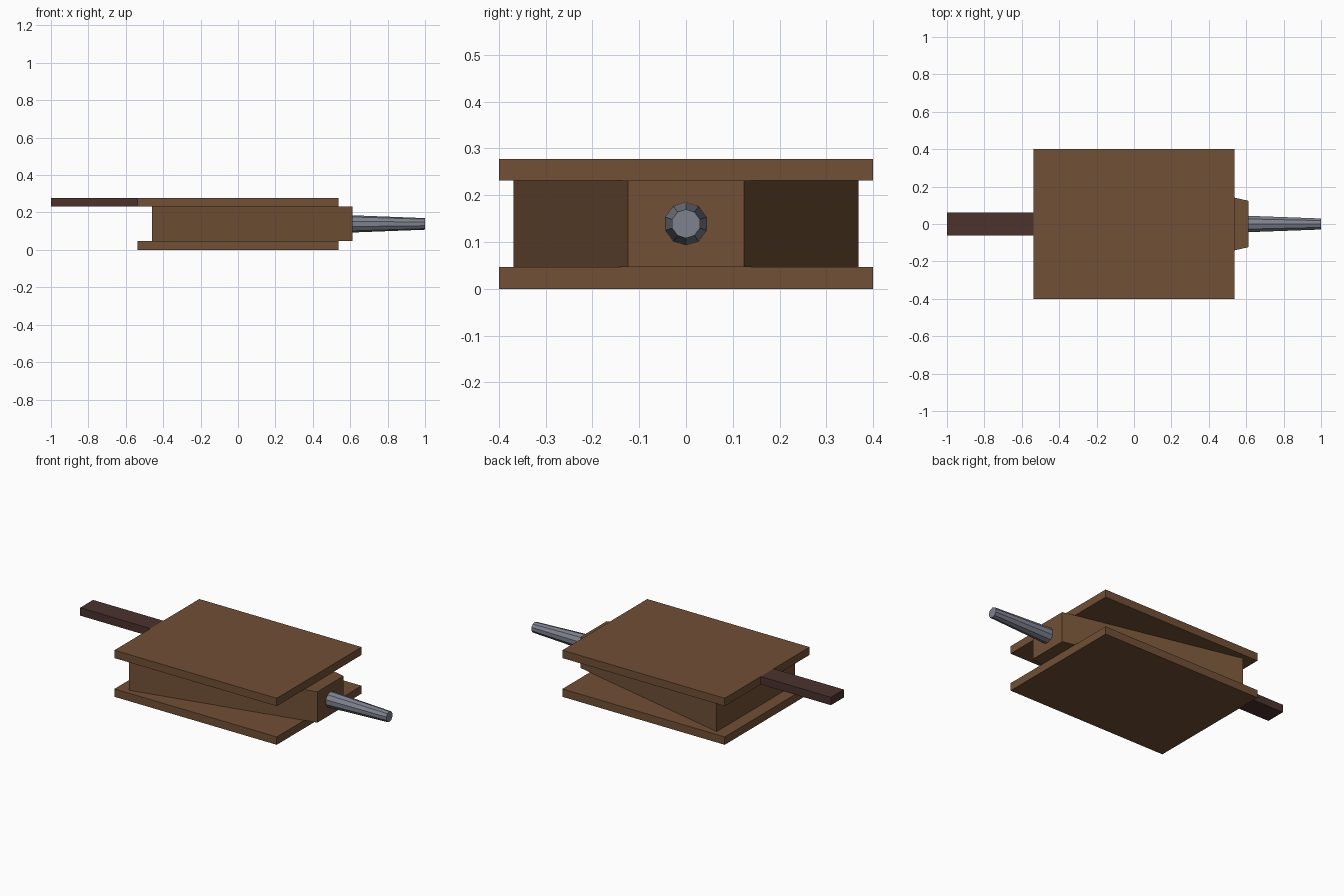
import bpy, bmesh, math
from mathutils import Matrix

old = bpy.data.objects.get("Cube")
if old:
    bpy.data.objects.remove(old, do_unlink=True)


def linear(c):
    c /= 255
    return c / 12.92 if c <= 0.04045 else ((c + 0.055) / 1.055) ** 2.4


def material(name, *rgb):
    m = bpy.data.materials.new(name)
    m.use_nodes = True
    col = (*map(linear, rgb), 1)
    m.diffuse_color = col
    m.node_tree.nodes["Principled BSDF"].inputs["Base Color"].default_value = col
    return m


brown = material("brown wood", 113, 80, 54)
dark = material("dark wood", 76, 50, 45)
steel = material("grey metal", 126, 130, 142)


def finish(name, bm, mat):
    bmesh.ops.recalc_face_normals(bm, faces=bm.faces)
    mesh = bpy.data.meshes.new(name)
    bm.to_mesh(mesh)
    bm.free()
    mesh.materials.append(mat)
    obj = bpy.data.objects.new(name, mesh)
    bpy.context.collection.objects.link(obj)
    return obj


def slab(name, x0, x1, half0, half1, z0, z1, mat):
    """Flat slab along x whose half width goes from half0 to half1."""
    bm = bmesh.new()
    outline = [(x0, -half0), (x1, -half1), (x1, half1), (x0, half0)]
    face = bm.faces.new([bm.verts.new((x, y, z0)) for x, y in outline])
    top = bmesh.ops.extrude_face_region(bm, geom=[face])["geom"]
    verts = [v for v in top if isinstance(v, bmesh.types.BMVert)]
    bmesh.ops.translate(bm, verts=verts, vec=(0, 0, z1 - z0))
    return finish(name, bm, mat)


BOARD, HEIGHT = 0.047, 0.278

# Two boards with the tapered air chamber between them
slab("bottom_board", -0.536, 0.536, 0.4, 0.4, 0, BOARD, brown)
slab("top_board", -0.536, 0.536, 0.4, 0.4, HEIGHT - BOARD, HEIGHT, brown)
slab("air_chamber", -0.461, 0.611, 0.369, 0.124, BOARD, HEIGHT - BOARD, brown)

# Handle behind the top board
slab("handle", -1, -0.536, 0.061, 0.061, HEIGHT - BOARD, HEIGHT, dark)

# Ten-sided tapered nozzle
bm = bmesh.new()
bmesh.ops.create_cone(bm, cap_ends=True, segments=10, radius1=0.046,
                      radius2=0.031, depth=0.389)
bmesh.ops.transform(bm, verts=bm.verts, matrix=Matrix.Translation((0.8055, 0, HEIGHT / 2))
                    @ Matrix.Rotation(math.pi / 2, 4, 'Y')
                    @ Matrix.Rotation(math.pi / 2, 4, 'Z'))
# Turn the ring so that a corner points straight up
top = max(bm.verts, key=lambda v: v.co.z)
angle = math.atan2(top.co.y, top.co.z - HEIGHT / 2)
bmesh.ops.rotate(bm, verts=bm.verts, cent=(0, 0, HEIGHT / 2),
                 matrix=Matrix.Rotation(angle, 3, 'X'))
finish("nozzle", bm, steel)
